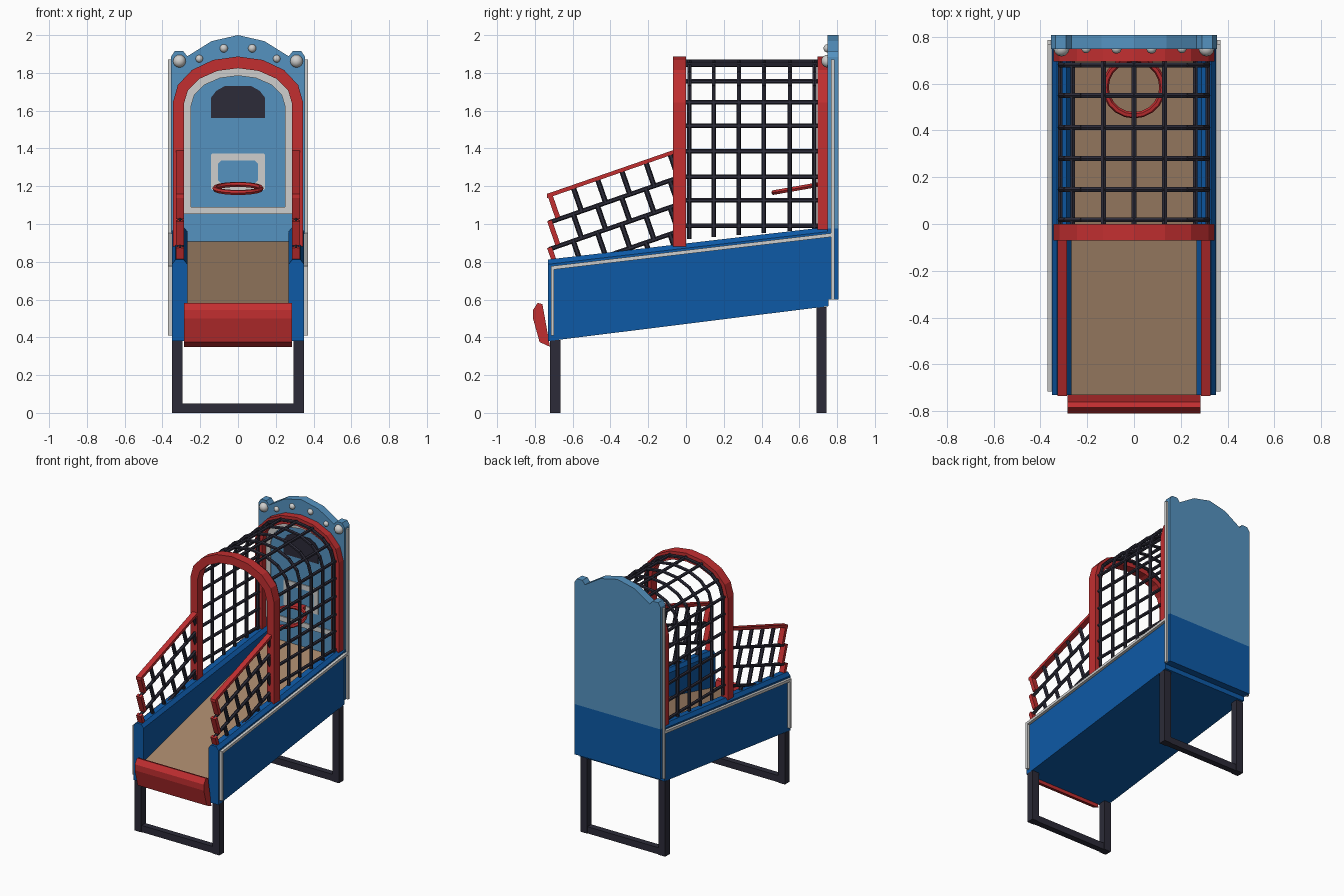
import bpy, bmesh, math
from mathutils import Vector, Matrix

if "Cube" in bpy.data.objects:
    bpy.data.objects.remove(bpy.data.objects["Cube"])

def mat(name, r, g, b):
    m = bpy.data.materials.new(name)
    m.diffuse_color = (r, g, b, 1)
    m.use_nodes = True
    m.node_tree.nodes["Principled BSDF"].inputs["Base Color"].default_value = m.diffuse_color
    return m

BLUE = mat("deep blue", .004, .10, .38)
SKY = mat("light blue", .09, .29, .53)
RED = mat("red", .54, .028, .03)
DARK = mat("dark charcoal", .025, .024, .04)
SILVER = mat("silver white", .62, .62, .61)
TAN = mat("tan", .38, .24, .145)

def finish(bm, name, *mats):
    bmesh.ops.recalc_face_normals(bm, faces=bm.faces)
    me = bpy.data.meshes.new(name)
    bm.to_mesh(me)
    bm.free()
    for m in mats:
        me.materials.append(m)
    ob = bpy.data.objects.new(name, me)
    bpy.context.collection.objects.link(ob)
    return ob

def loft(bm, rings):
    """Closed rings of points joined and capped."""
    vs = [[bm.verts.new(p) for p in r] for r in rings]
    n = len(vs[0])
    for a, b in zip(vs, vs[1:]):
        for i in range(n):
            bm.faces.new((a[i], a[(i + 1) % n], b[(i + 1) % n], b[i]))
    bm.faces.new(vs[0])
    bm.faces.new(vs[-1])

def prism_x(name, pts, x0, x1, m):
    bm = bmesh.new()
    loft(bm, [[(x, y, z) for y, z in pts] for x in (x0, x1)])
    return finish(bm, name, m)

def prism_y(name, pts, y0, y1, m):
    bm = bmesh.new()
    loft(bm, [[(x, y, z) for x, z in pts] for y in (y0, y1)])
    return finish(bm, name, m)

def box(name, x0, x1, y0, y1, z0, z1, m):
    return prism_y(name, [(x0, z0), (x1, z0), (x1, z1), (x0, z1)], y0, y1, m)

def band(name, outer, inner, y0, y1, m, closed):
    """Flat frame between two outlines of equal point count."""
    bm = bmesh.new()
    secs = [[bm.verts.new(p) for p in ((o[0], y0, o[1]), (o[0], y1, o[1]), (i[0], y1, i[1]), (i[0], y0, i[1]))]
            for o, i in zip(outer, inner)]
    for a, b in zip(secs, secs[1:] + (secs[:1] if closed else [])):
        for k in range(4):
            bm.faces.new((a[k], a[(k + 1) % 4], b[(k + 1) % 4], b[k]))
    if not closed:
        bm.faces.new(secs[0])
        bm.faces.new(secs[-1])
    return finish(bm, name, m)

def bar(bm, a, b, r, sides=6):
    a, b = Vector(a), Vector(b)
    d = b - a
    M = Matrix.Translation((a + b) / 2) @ d.to_track_quat('Z', 'Y').to_matrix().to_4x4()
    bmesh.ops.create_cone(bm, cap_ends=True, segments=sides, radius1=r, radius2=r, depth=d.length, matrix=M)

def arch(a, b, zc, zbot, n=8):
    e = [(-a * math.cos(math.pi * i / n), zc + b * math.sin(math.pi * i / n)) for i in range(n + 1)]
    return [(-a, zbot)] + e + [(a, zbot)]

# Cabinet base, ramp and front bumper
prism_x("cabinet_base", [(-.73, .38), (.755, .565), (.755, .90), (-.73, .53)], -.275, .275, BLUE)
prism_x("ramp_floor", [(-.73, .53), (.75, .90), (.75, .908), (-.73, .538)], -.272, .272, TAN)
prism_x("front_bumper", [(-.81, .50), (-.81, .545), (-.785, .583), (-.76, .575), (-.72, .35), (-.775, .375)],
        -.285, .285, RED)

# Sloping side panels, trim and legs
for s, side in ((-1, "left"), (1, "right")):
    bm = bmesh.new()
    loft(bm, [[(s * x, y, z) for x, z in ((.268, zb), (.35, zb), (.35, zt - .025), (.33, zt), (.288, zt), (.268, zt - .025))]
              for y, zb, zt in ((-.73, .38, .812), (.755, .565, .985))])
    finish(bm, side + "_side_panel", BLUE)
    prism_x(side + "_sloped_trim", [(-.715, .757), (.772, .932), (.772, .952), (-.715, .777)], s * .345, s * .37, SILVER)
    box(side + "_front_trim", s * .345, s * .37, -.715, -.698, .41, .77, SILVER)
    box(side + "_back_trim", s * .345, s * .37, .768, .786, .6, 1.87, SILVER)
    box(side + "_front_leg", s * .295, s * .35, -.72, -.665, 0, .385, DARK)
    box(side + "_back_leg", s * .295, s * .35, .69, .745, 0, .56, DARK)
box("front_leg_crossbar", -.3, .3, -.715, -.67, 0, .05, DARK)
box("back_leg_crossbar", -.3, .3, .695, .74, 0, .05, DARK)

# Backboard with scalloped top, lower part deep blue except its front
half = [(.355, .6), (.355, 1.885), (.335, 1.915), (.29, 1.915), (.268, 1.888), (.14, 1.968)]
outline = half + [(0, 2.0)] + [(-x, z) for x, z in reversed(half)]
bm = bmesh.new()
loft(bm, [[(x, y, z) for x, z in outline] for y in (.748, .808)])
bmesh.ops.bisect_plane(bm, geom=bm.verts[:] + bm.edges[:] + bm.faces[:], plane_co=(0, 0, .975), plane_no=(0, 0, 1))
bmesh.ops.recalc_face_normals(bm, faces=bm.faces)
for f in bm.faces:
    f.material_index = int(f.calc_center_median().z < .975 and f.normal.y > -.5)
finish(bm, "backboard", SKY, BLUE)

# Painted backboard details
band("backboard_border", arch(.288, .19, 1.64, 1.053), arch(.25, .165, 1.62, 1.09), .740, .749, SILVER, True)
prism_y("score_window", [(-.142, 1.56), (.142, 1.56), (.142, 1.67), (.115, 1.705), (.07, 1.73),
                         (-.07, 1.73), (-.115, 1.705), (-.142, 1.67)], .742, .749, DARK)

def chamfered(x, z0, z1, c):
    return [(-x + c, z0), (x - c, z0), (x, z0 + c), (x, z1 - c), (x - c, z1), (-x + c, z1), (-x, z1 - c), (-x, z0 + c)]
band("target_square", chamfered(.142, 1.18, 1.372, .005), chamfered(.105, 1.217, 1.336, .015), .741, .749, SILVER, True)

# Round lamps along the top
for i, (x, z, r) in enumerate(((.31, 1.862, .034), (.205, 1.875, .02), (.075, 1.93, .022))):
    bm = bmesh.new()
    for s in (-1, 1):
        bmesh.ops.create_uvsphere(bm, u_segments=12, v_segments=8, radius=r, matrix=Matrix.Translation((s * x, .75, z)))
    for f in bm.faces:
        f.smooth = True
    finish(bm, "lamp_pair_%d" % (i + 1), SILVER)

# Hoop
bpy.ops.mesh.primitive_torus_add(major_radius=.122, minor_radius=.014, major_segments=20, minor_segments=6,
                                 location=(0, .585, 1.188), rotation=(math.radians(10), 0, 0))
bpy.context.object.name = "hoop"
bpy.context.object.data.materials.append(RED)
box("hoop_bracket", -.04, .04, .695, .75, 1.195, 1.22, RED)

# Red arches
for name, y0, y1, zb in (("front_arch", -.07, 0, .88), ("back_arch", .695, .748, .97)):
    band(name, arch(.345, .245, 1.642, zb), arch(.287, .19, 1.635, zb), y0, y1, RED, False)

# Cage net: hoops and lengthwise bars
bm = bmesh.new()
ring = arch(.315, .215, 1.645, 0)
for y in (.018, .147, .28, .412, .55, .68):
    zb = .86 + .12 * (y + .73) / 1.48
    pts = [(-.315, zb)] + ring[1:-1] + [(.315, zb)]
    for (xa, za), (xb, zc) in zip(pts, pts[1:]):
        bar(bm, (xa, y, za), (xb, y, zc), .012)
lines = [(.315, z) for z in (.99, 1.125, 1.25, 1.385, 1.52, 1.645)]
lines += [(.262, 1.755), (.13, 1.842)]
for x, z in lines + [(-x, z) for x, z in lines] + [(0, 1.858)]:
    bar(bm, (x, -.02, z), (x, .71, z), .012)
finish(bm, "cage_net", DARK)

# Sloping wing nets: each row is the same strip, dropped by one step
STEP, SLOPE = .142, .348
ang = math.atan(SLOPE)
drop = STEP * math.cos(ang)
dy, dz = drop * math.sin(ang), -drop * math.cos(ang)
for s, side in ((-1, "left"), (1, "right")):
    x = s * .307
    net = bmesh.new()
    for row in range(4):
        rail = lambda y: 1.148 + SLOPE * (y + .73) - row * STEP
        start = -.725 if row < 3 else -.5
        if row:
            bar(net, (x, start, rail(start)), (x, -.04, rail(-.04)), .012)
        for k in range(1, 6):
            y = -.725 + .128 * k
            if row < 3 or k > 3:
                bar(net, (x, y, rail(y)), (x, y + dy, rail(y) + dz), .014)
        if row < 3:
            z = rail(-.73)
            prism_x("%s_wing_end_%d" % (side, row + 1),
                    [(-.735, z + .008), (-.71, z + .016), (-.71 + dy, z + dz + .016), (-.735 + dy, z + dz + .006)],
                    x - .02, x + .02, RED)
    finish(net, side + "_wing_net", DARK)
    prism_x(side + "_wing_top_rail", [(-.735, 1.137), (-.03, 1.382), (-.03, 1.404), (-.735, 1.16)], x - .02, x + .02, RED)
